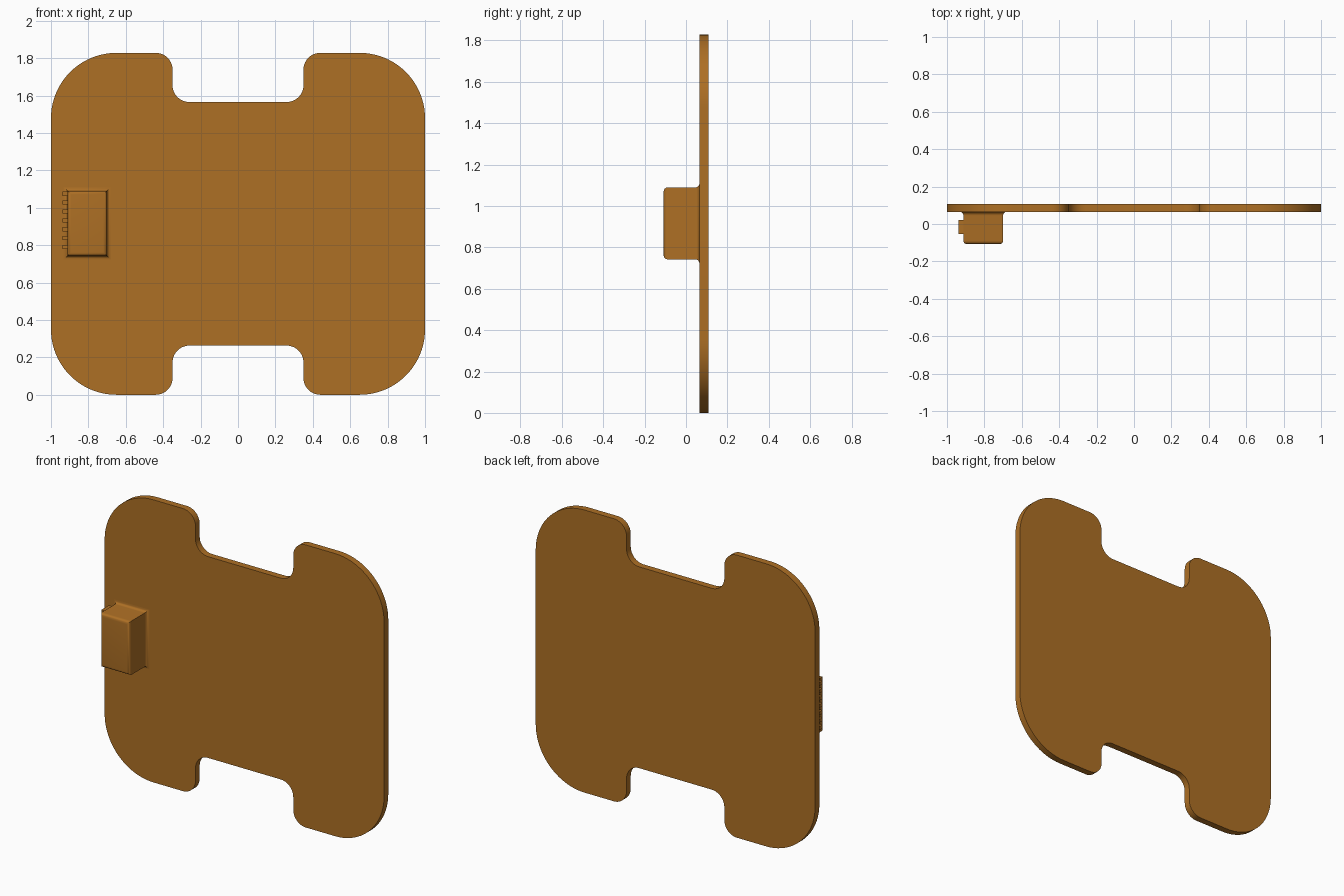
import bpy, bmesh
from math import sin, cos, pi
from mathutils import Vector

if "Cube" in bpy.data.objects:
    bpy.data.objects.remove(bpy.data.objects["Cube"])

mat = bpy.data.materials.new("amber_brown")
mat.diffuse_color = (0.42, 0.16, 0.018, 1)
mat.use_nodes = True
mat.node_tree.nodes["Principled BSDF"].inputs["Base Color"].default_value = mat.diffuse_color


def finish(name, bm, angle=0.6):
    bmesh.ops.recalc_face_normals(bm, faces=bm.faces)
    me = bpy.data.meshes.new(name)
    bm.to_mesh(me)
    bm.free()
    me.materials.append(mat)
    ob = bpy.data.objects.new(name, me)
    bpy.context.collection.objects.link(ob)
    bpy.ops.object.select_all(action='DESELECT')
    ob.select_set(True)
    bpy.context.view_layer.objects.active = ob
    bpy.ops.object.shade_smooth_by_angle(angle=angle)
    return ob


def rounded(corners):
    """Outline with a tangent arc at each right-angled (x, z, radius) corner."""
    pts = []
    for i, (x, z, r) in enumerate(corners):
        p = Vector((x, z))
        a = (Vector(corners[i - 1][:2]) - p).normalized() * r
        b = (Vector(corners[(i + 1) % len(corners)][:2]) - p).normalized() * r
        n = 20 if r > 0.2 else 10
        for k in range(n + 1):
            t = k / n * pi / 2
            pts.append(p + a + b - b * cos(t) - a * sin(t))
    return pts


# Flat plate with large round corners and a notch at top and bottom
W, H, N, D, R, S = 1.0, 1.828, 0.35, 0.263, 0.35, 0.09
Y0, Y1 = 0.065, 0.108
half = [(-W, H, R), (-N, H, S), (-N, H - D, S), (N, H - D, S), (N, H, S), (W, H, R)]
outline = rounded(half + [(-x, H - z, r) for x, z, r in half])
bm = bmesh.new()
face = bm.faces.new([bm.verts.new((p.x, Y0, p.y)) for p in outline])
ext = bmesh.ops.extrude_face_region(bm, geom=[face])
bmesh.ops.translate(bm, vec=(0, Y1 - Y0, 0),
                    verts=[v for v in ext["geom"] if isinstance(v, bmesh.types.BMVert)])
finish("plate", bm)

# Side block: rectangle rings with a filleted foot and rounded front edges
F, YF = 0.02, -0.108
steps = [k / 6 * pi / 2 for k in range(7)]
profile = [(F, Y0 + 0.005)]
profile += [(F - F * sin(t), Y0 - F + F * cos(t)) for t in steps]
profile += [(F * cos(t) - F, YF + F - F * sin(t)) for t in steps]
bm = bmesh.new()
rings = []
for o, y in profile:
    xs, zs = (-0.912 - o, -0.7 + o), (0.742 - o, 1.09 + o)
    rings.append([bm.verts.new((xs[i], y, zs[j])) for i, j in ((0, 0), (1, 0), (1, 1), (0, 1))])
for a, b in zip(rings, rings[1:]):
    for i in range(4):
        j = (i + 1) % 4
        bm.faces.new((a[i], a[j], b[j], b[i]))
bm.faces.new(rings[0])
bm.faces.new(rings[-1])
finish("side_block", bm)

# Row of small plain raised ribs on the outer side of the block
for i in range(7):
    bm = bmesh.new()
    bmesh.ops.create_cube(bm, size=1)
    for v in bm.verts:
        v.co = (-0.922 + v.co.x * 0.032, -0.017 + v.co.y * 0.075,
                0.79 + i * 0.0475 + v.co.z * 0.022)
    finish(f"side_rib_{i + 1}", bm)
